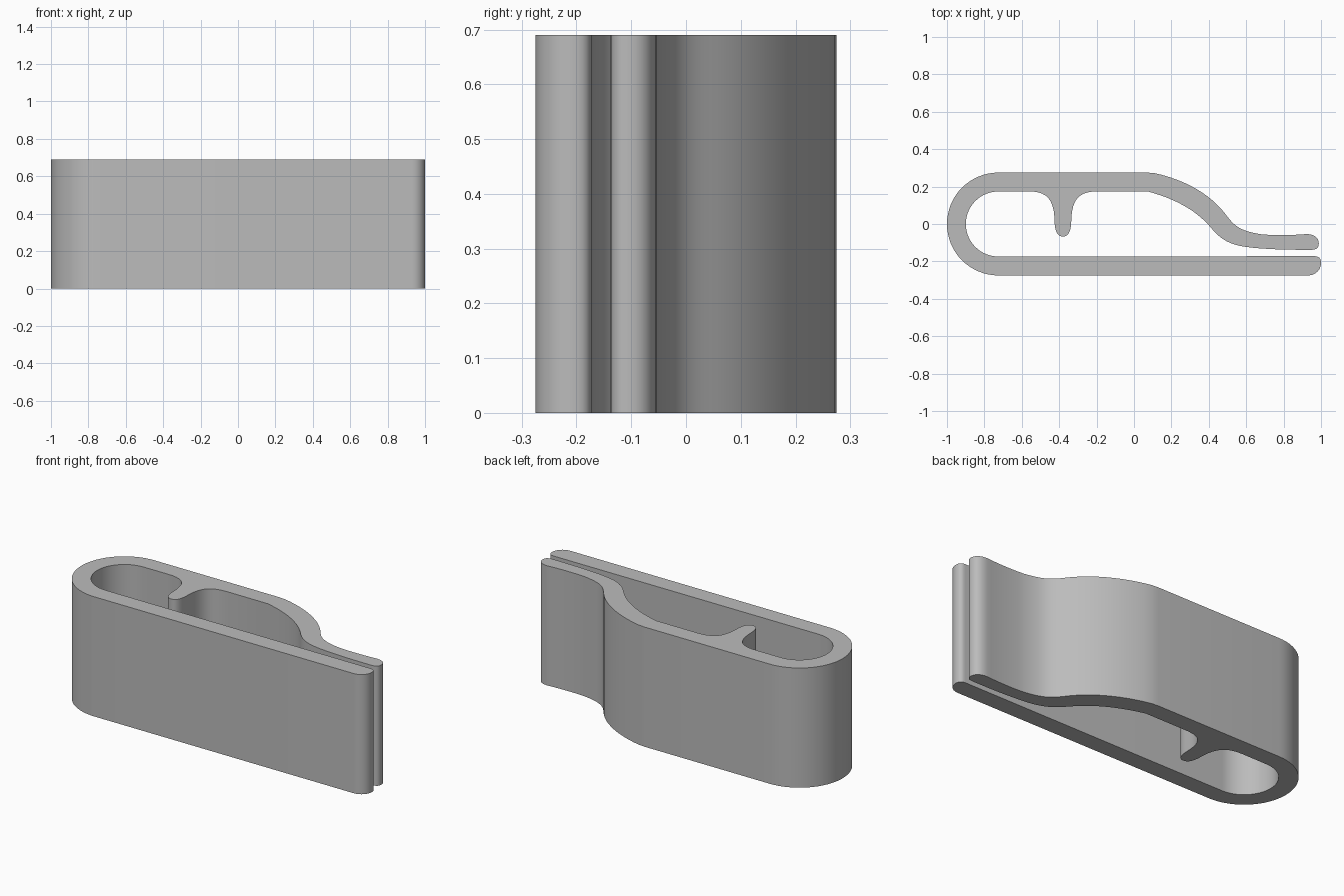
import bpy, bmesh, math
from mathutils import Vector
from mathutils.geometry import interpolate_bezier

if "Cube" in bpy.data.objects:
    bpy.data.objects.remove(bpy.data.objects["Cube"])

HEIGHT = 0.69
BEND_X = -0.725          # centre of the round bend
OUTER, INNER = 0.275, 0.174

outline = []


def line(*points):
    outline.extend(Vector(p) for p in points)


def curve(h1, h2, end, steps=10):
    """Bezier from the last outline point to end."""
    pts = interpolate_bezier(outline[-1], Vector(h1), Vector(h2), Vector(end), steps + 1)
    outline.extend(Vector(p[:2]) for p in pts[1:])


def bend(radius, start, end, steps=32):
    for i in range(steps + 1):
        a = math.radians(start + (end - start) * i / steps)
        outline.append(Vector((BEND_X + radius * math.cos(a), radius * math.sin(a))))


# Outer bend, then the straight jaw with its rounded tip
bend(OUTER, 90, 270)
line((0.93, -0.275))
curve((0.97, -0.275), (1.0, -0.245), (1.0, -0.208))
curve((1.0, -0.185), (0.99, -0.172), (0.965, -0.172), 6)

# Inner bend
bend(INNER, 270, 90)

# Inner spur with filleted root
line((-0.57, 0.175))
curve((-0.46, 0.175), (-0.425, 0.13), (-0.424, 0.0))
curve((-0.42, -0.04), (-0.41, -0.067), (-0.38, -0.067), 8)
curve((-0.35, -0.067), (-0.34, -0.04), (-0.336, 0.0), 8)
curve((-0.335, 0.13), (-0.30, 0.175), (-0.19, 0.175))

# Underside of the sprung arm
line((0.07, 0.175))
curve((0.22, 0.135), (0.33, 0.075), (0.41, -0.018), 12)
curve((0.48, -0.105), (0.54, -0.122), (0.70, -0.132), 12)
curve((0.78, -0.138), (0.88, -0.138), (0.95, -0.138), 6)

# Rounded lip and upper side of the arm
curve((0.978, -0.138), (0.988, -0.125), (0.988, -0.105), 6)
curve((0.988, -0.07), (0.96, -0.054), (0.92, -0.054), 8)
curve((0.85, -0.06), (0.75, -0.062), (0.68, -0.055), 8)
curve((0.55, -0.035), (0.53, 0.0), (0.485, 0.058), 12)
curve((0.41, 0.155), (0.28, 0.235), (0.11, 0.272), 12)
line((0.07, 0.275))

# Extrude the outline into the solid clip
bm = bmesh.new()
base = bm.faces.new([bm.verts.new((p.x, p.y, 0)) for p in outline])
top = bmesh.ops.extrude_face_region(bm, geom=[base], use_keep_orig=True)
bmesh.ops.translate(bm, vec=(0, 0, HEIGHT),
                    verts=[v for v in top["geom"] if isinstance(v, bmesh.types.BMVert)])
bmesh.ops.recalc_face_normals(bm, faces=bm.faces)
bmesh.ops.triangulate(bm, faces=[f for f in bm.faces if len(f.verts) > 4])

mesh = bpy.data.meshes.new("clip_body")
bm.to_mesh(mesh)
bm.free()
clip = bpy.data.objects.new("clip_body", mesh)
bpy.context.collection.objects.link(clip)

# Plain grey plastic
grey = bpy.data.materials.new("grey_plastic")
grey.use_nodes = True
colour = (0.5, 0.5, 0.5, 1)
grey.diffuse_color = colour
grey.node_tree.nodes["Principled BSDF"].inputs["Base Color"].default_value = colour
mesh.materials.append(grey)

bpy.ops.object.select_all(action="DESELECT")
clip.select_set(True)
bpy.context.view_layer.objects.active = clip
bpy.ops.object.shade_smooth_by_angle(angle=math.radians(30))
